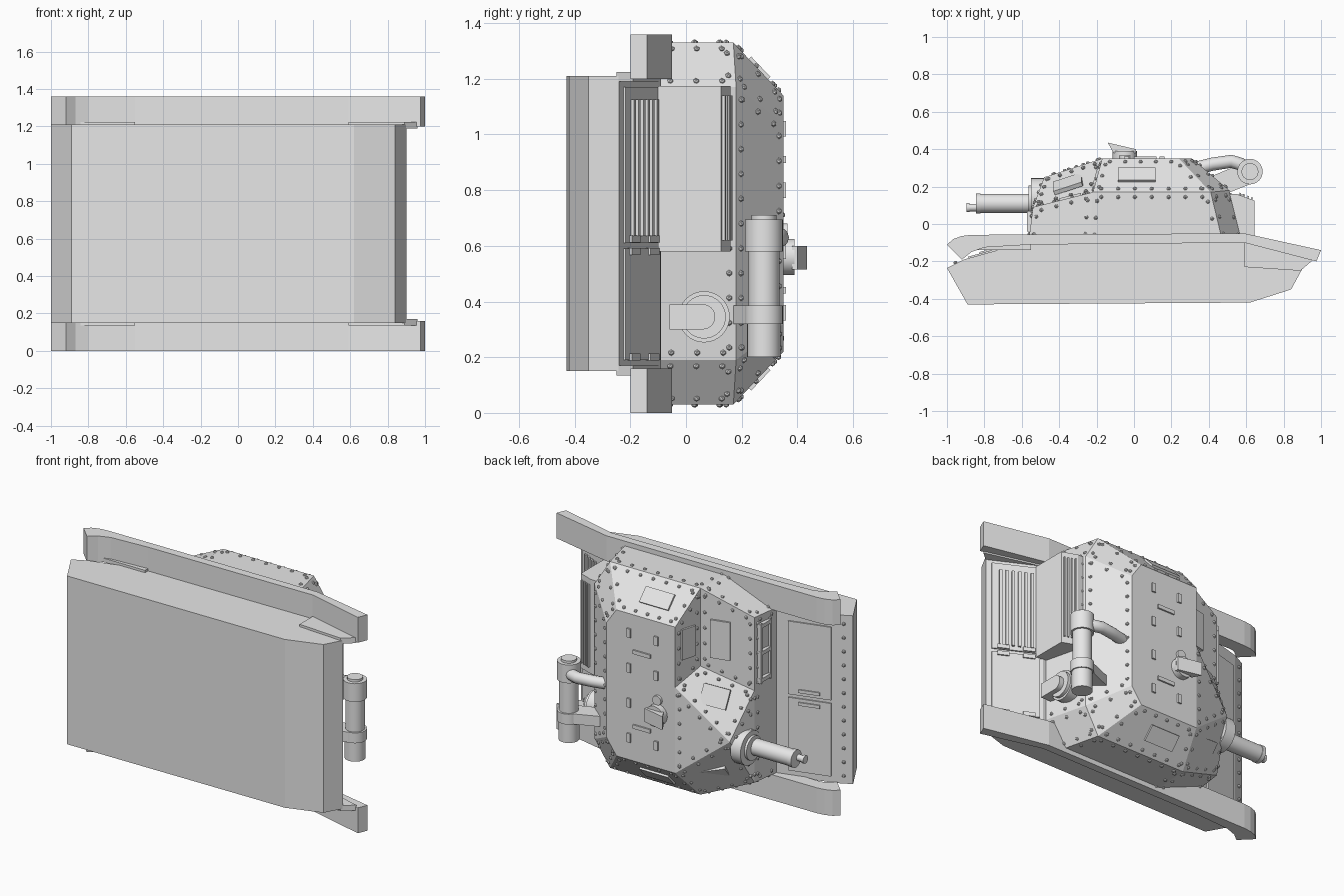
import bpy, bmesh, math
from mathutils import Vector, Matrix

cube = bpy.data.objects.get("Cube")
if cube:
    bpy.data.objects.remove(cube)

grey = bpy.data.materials.new("plain_grey")
grey.use_nodes = True
grey.diffuse_color = (0.8, 0.8, 0.8, 1)
grey.node_tree.nodes["Principled BSDF"].inputs["Base Color"].default_value = (0.8, 0.8, 0.8, 1)


def finish(name, bm, smooth=False):
    bmesh.ops.recalc_face_normals(bm, faces=bm.faces[:])
    mesh = bpy.data.meshes.new(name)
    bm.to_mesh(mesh)
    bm.free()
    mesh.materials.append(grey)
    ob = bpy.data.objects.new(name, mesh)
    bpy.context.collection.objects.link(ob)
    if smooth:
        bpy.ops.object.select_all(action='DESELECT')
        ob.select_set(True)
        bpy.context.view_layer.objects.active = ob
        bpy.ops.object.shade_smooth_by_angle(angle=math.radians(35))
    return ob


def prism(name, pts, z0, z1):
    """Side outline in x, y drawn out across the width."""
    bm = bmesh.new()
    low = bm.faces.new([bm.verts.new((x, y, z0)) for x, y in pts])
    out = bmesh.ops.extrude_face_region(bm, geom=[low])
    for v in out["geom"]:
        if isinstance(v, bmesh.types.BMVert):
            v.co.z = z1
    return finish(name, bm)


def box(name, lo, hi):
    x0, y0, z0 = lo
    x1, y1, z1 = hi
    return prism(name, [(x0, y0), (x1, y0), (x1, y1), (x0, y1)], z0, z1)


def tube(name, a, b, r, segs=32):
    a, b = Vector(a), Vector(b)
    bm = bmesh.new()
    turn = (b - a).to_track_quat('Z', 'Y').to_matrix().to_4x4()
    bmesh.ops.create_cone(bm, cap_ends=True, segments=segs, radius1=r, radius2=r,
                          depth=(b - a).length, matrix=Matrix.Translation((a + b) / 2) @ turn)
    return finish(name, bm, True)


def plate(name, centre, normal, u, w, h, t=0.009):
    """Thin rectangle lying on a face; w runs along u."""
    n = Vector(normal).normalized()
    u = Vector(u)
    u = (u - n * u.dot(n)).normalized()
    v = n.cross(u)
    m = Matrix((u * w, v * h, n * t * 2)).transposed().to_4x4()
    bm = bmesh.new()
    bmesh.ops.create_cube(bm, size=1, matrix=Matrix.Translation(centre) @ m)
    return finish(name, bm)


def add_rivet(bm, p, r=0.0115):
    bmesh.ops.create_icosphere(bm, subdivisions=1, radius=r, matrix=Matrix.Translation(p))


MID, TOP = 0.68, 1.36

# Hull
prism("hull", [(-1, -0.235), (-0.95, -0.21), (-0.91, -0.19), (-0.55, -0.09), (0.6, -0.09),
               (0.9, -0.24), (0.84, -0.35), (0.62, -0.42), (-0.89, -0.43)], 0.15, 1.21)

# Track guards with their brackets, on both sides
guard = [(-1, -0.11), (-0.965, -0.08), (-0.92, -0.064), (-0.87, -0.058), (0.59, -0.05),
         (1, -0.14), (0.975, -0.2), (0.59, -0.1), (-0.55, -0.11), (-0.8, -0.125),
         (-0.87, -0.15), (-0.92, -0.19)]
rear_plate = [(0.59, -0.09), (0.59, -0.23), (0.89, -0.25), (0.96, -0.19)]
front_plate = [(-0.86, -0.14), (-0.55, -0.14), (-0.55, -0.1), (-0.8, -0.11)]
for side, flip in (("left", False), ("right", True)):
    for part, pts, z0, z1 in (("guard", guard, 1.2, TOP), ("guard_rear_bracket", rear_plate, 1.19, 1.225),
                              ("guard_front_bracket", front_plate, 1.2, 1.225)):
        if flip:
            z0, z1 = TOP - z1, TOP - z0
        prism(side + "_" + part, pts, z0, z1)

# Riveted casemate: base ring, shoulder ring and roof ring
base_y, mid_y, roof_y = -0.1, 0.17, 0.35
half = [(-0.24, 0.65), (-0.56, 0.52), (0.47, 0.65), (0.57, 0.49)]
P = {}
for s, tag in ((1, "L"), (-1, "R")):
    P["a0" + tag] = (-0.24, base_y, MID + s * 0.65)
    P["a1" + tag] = (-0.565, base_y, MID + s * 0.52)
    P["a2" + tag] = (0.475, base_y, MID + s * 0.65)
    P["a3" + tag] = (0.58, base_y, MID + s * 0.49)
    P["b0" + tag] = (-0.22, mid_y, MID + s * 0.65)
    P["b1" + tag] = (-0.54, 0.09, MID + s * 0.52)
    P["b2" + tag] = (0.41, mid_y, MID + s * 0.65)
    P["b3" + tag] = (0.51, mid_y + 0.01, MID + s * 0.49)
    P["c0" + tag] = (-0.17, roof_y, MID + s * 0.46)
    P["c2" + tag] = (0.24, roof_y, MID + s * 0.46)
    P["c3" + tag] = (0.31, roof_y, MID + s * 0.36)
# Gun bay corners: peak, front foot, rear foot, roof
P.update(g=(-0.48, 0.25, 0.46), k=(-0.54, 0.09, 0.74), m=(-0.22, mid_y, 0.84), r=(-0.17, roof_y, 0.76))
faces = ["a1L a1R b1R k b1L", "a3L a3R b3R b3L", "b3L b3R c3R c3L", "b0L b1L k m", "b0L m r c0L",
         "m k g r", "k b1R g", "b1R b0R c0R g", "r g c0R", "c0L r c0R c2R c3R c3L c2L",
         "a0L a1L a1R a0R a2R a3R a3L a2L"]
for t in "LR":
    faces += [f.replace("#", t) for f in ("a0# a1# b1# b0#", "a0# a2# b2# b0#", "a2# a3# b3# b2#",
                                          "b0# b2# c2# c0#", "b2# b3# c3# c2#")]
bm = bmesh.new()
V = {k: bm.verts.new(p) for k, p in P.items()}
for f in faces:
    bm.faces.new([V[n] for n in f.split()])
bmesh.ops.recalc_face_normals(bm, faces=bm.faces[:])

# Rivet rows set in from every casemate seam
rivets = bmesh.new()
for f in bm.faces:
    if abs(f.normal.y) > 0.99:
        continue
    mid = f.calc_center_median()
    for e in f.edges:
        p, q = (v.co for v in e.verts)
        d = (q - p).normalized()
        inward = (mid - p) - d * (mid - p).dot(d)
        if p.y < 0 and q.y < 0:
            continue
        n = max(2, round((q - p).length / 0.09))
        for i in range(n):
            pos = p.lerp(q, (i + 0.5) / n) + inward.normalized() * 0.026
            if pos.y > -0.06:
                add_rivet(rivets, pos)
finish("casemate", bm)
for i in range(12):
    add_rivet(rivets, Vector((-0.955, -0.207, 0.2 + i * 0.087)))
finish("rivets", rivets, True)


def face_plate(name, corners, w, h, u, shift=(0, 0, 0)):
    pts = [Vector(P[c]) for c in corners.split()]
    n = (pts[1] - pts[0]).cross(pts[2] - pts[0])
    centre = sum(pts, Vector()) / len(pts) + Vector(shift)
    plate(name, centre, n, u, w, h, 0.012)


# Hatches and vision plates
X, Y, Z = Vector((1, 0, 0)), Vector((0, 1, 0)), Vector((0, 0, 1))
for t in "LR":
    face_plate("side_hatch_" + t, "b0%s b2%s c2%s c0%s" % (t, t, t, t), 0.2, 0.1, X, (-0.05, 0, 0))
face_plate("gun_bay_hatch", "m k g r", 0.16, 0.12, X)
face_plate("gun_bay_side_hatch", "b1R b0R c0R g", 0.16, 0.1, X)
face_plate("driver_vision_plate", "b0L m r c0L", 0.19, 0.1, Z)
face_plate("driver_hatch", "b0L b1L k m", 0.24, 0.12, Z, (0.04, 0.01, 0))
for z in (0.8, 0.97, 1.14):
    box("front_slot_bar", (-0.572, -0.04, z - 0.012), (-0.545, 0.07, z + 0.012))
for y in (-0.04, 0.055):
    box("front_slot_rail", (-0.572, y, 0.78), (-0.545, y + 0.014, 1.16))

# Roof clips
for x in (-0.04, 0.15):
    for z in (0.36, 0.58, 0.8, 1.02):
        box("roof_clip", (x - 0.013, roof_y - 0.01, z - 0.028), (x + 0.013, roof_y + 0.01, z + 0.028))
for z in (0.44, 0.91):
    box("roof_bar", (0, roof_y - 0.01, z - 0.012), (0.12, roof_y + 0.01, z + 0.012))

# Roof periscope
tube("periscope_base", (-0.05, 0.34, 0.56), (-0.05, 0.39, 0.56), 0.065)
prism("periscope_hood", [(-0.14, 0.435), (-0.11, 0.38), (0.01, 0.38), (0.01, 0.4)], 0.515, 0.6)
tube("roof_knob", (-0.05, 0.34, 0.65), (-0.05, 0.365, 0.65), 0.03)

# Gun
gz = 0.4
for name, x0, x1, y, r in (("gun_mount", -0.48, -0.55, 0.14, 0.105), ("gun_collar", -0.55, -0.565, 0.13, 0.075),
                           ("gun_barrel", -0.52, -0.84, 0.11, 0.051), ("barrel_band", -0.82, -0.845, 0.11, 0.054),
                           ("gun_muzzle", -0.83, -0.885, 0.088, 0.02), ("muzzle_tip", -0.88, -0.895, 0.088, 0.025)):
    tube(name, (x0, y, gz), (x1, y, gz), r)

# Rear engine casing with louvred top
prism("engine_casing", [(0.4, -0.1), (0.645, -0.1), (0.645, 0.125), (0.55, 0.16), (0.4, 0.16)], 0.58, 1.175)
for i in range(4):
    x = 0.565 + i * 0.021
    plate("casing_louvre", (x, 0.16 - (x - 0.55) * 0.37, 0.88), (0.35, 0.95, 0), Z, 0.52, 0.009, 0.012)

# Rear deck panels on the slope
deck_n = Vector((0.15, 0.3, 0))


def on_deck(t, z):
    return Vector((0.6 + 0.3 * t, -0.09 - 0.15 * t, z))


plate("louvre_panel", on_deck(0.48, 0.89), deck_n, Z, 0.56, 0.28)
plate("lower_deck_panel", on_deck(0.48, 0.39), deck_n, Z, 0.4, 0.28)
for i in range(6):
    plate("deck_louvre", on_deck(0.2 + i * 0.11, 0.88), deck_n, Z, 0.49, 0.016, 0.022)
for t in (0.25, 0.7):
    for z in (0.2, 0.58, 0.625):
        plate("deck_hinge", on_deck(t, z), deck_n, Z, 0.025, 0.07, 0.018)

# Front deck panels and hinges
slope_n = Vector((-0.1, 0.36, 0))
for z in (0.42, 0.9):
    plate("front_deck_panel", (-0.76, -0.148, z), slope_n, Z, 0.46, 0.26, 0.008)
for z in (0.62, 0.7):
    plate("front_deck_hinge", (-0.76, -0.148, z), slope_n, X, 0.13, 0.02, 0.016)

# Exhaust silencer
ex, ey = 0.62, 0.28
for name, z0, z1, r in (("silencer_foot", 0.2, 0.33, 0.06), ("silencer_band", 0.32, 0.385, 0.068),
                        ("silencer_body", 0.38, 0.59, 0.056), ("silencer_head", 0.58, 0.695, 0.068),
                        ("silencer_cap", 0.69, 0.71, 0.045)):
    tube(name, (ex, ey, z0), (ex, ey, z1), r)
prism("silencer_bracket", [(0.4, 0.17), (0.5, 0.165), (0.64, 0.22), (0.62, 0.34), (0.4, 0.25)], 0.32, 0.385)
path = [(0.3, 0.29), (0.42, 0.32), (0.52, 0.335), (0.57, 0.32), (0.62, 0.28)]
curve = bpy.data.curves.new("exhaust_pipe", 'CURVE')
curve.dimensions = '3D'
curve.bevel_depth = 0.035
curve.use_fill_caps = True
line = curve.splines.new('POLY')
line.points.add(len(path) - 1)
for pt, (x, y) in zip(line.points, path):
    pt.co = (x, y, 0.63, 1)
line.use_smooth = True
curve.materials.append(grey)
bpy.context.collection.objects.link(bpy.data.objects.new("exhaust_pipe", curve))

# Rear vent with its outlet spout
tube("vent_ring", (0.48, 0.065, 0.345), (0.59, 0.065, 0.345), 0.092)
tube("vent_cap", (0.58, 0.065, 0.345), (0.61, 0.065, 0.345), 0.078)
tube("vent_spout_end", (0.56, 0.06, 0.345), (0.64, 0.06, 0.345), 0.045)
box("vent_spout", (0.56, -0.06, 0.3), (0.64, 0.06, 0.39))
